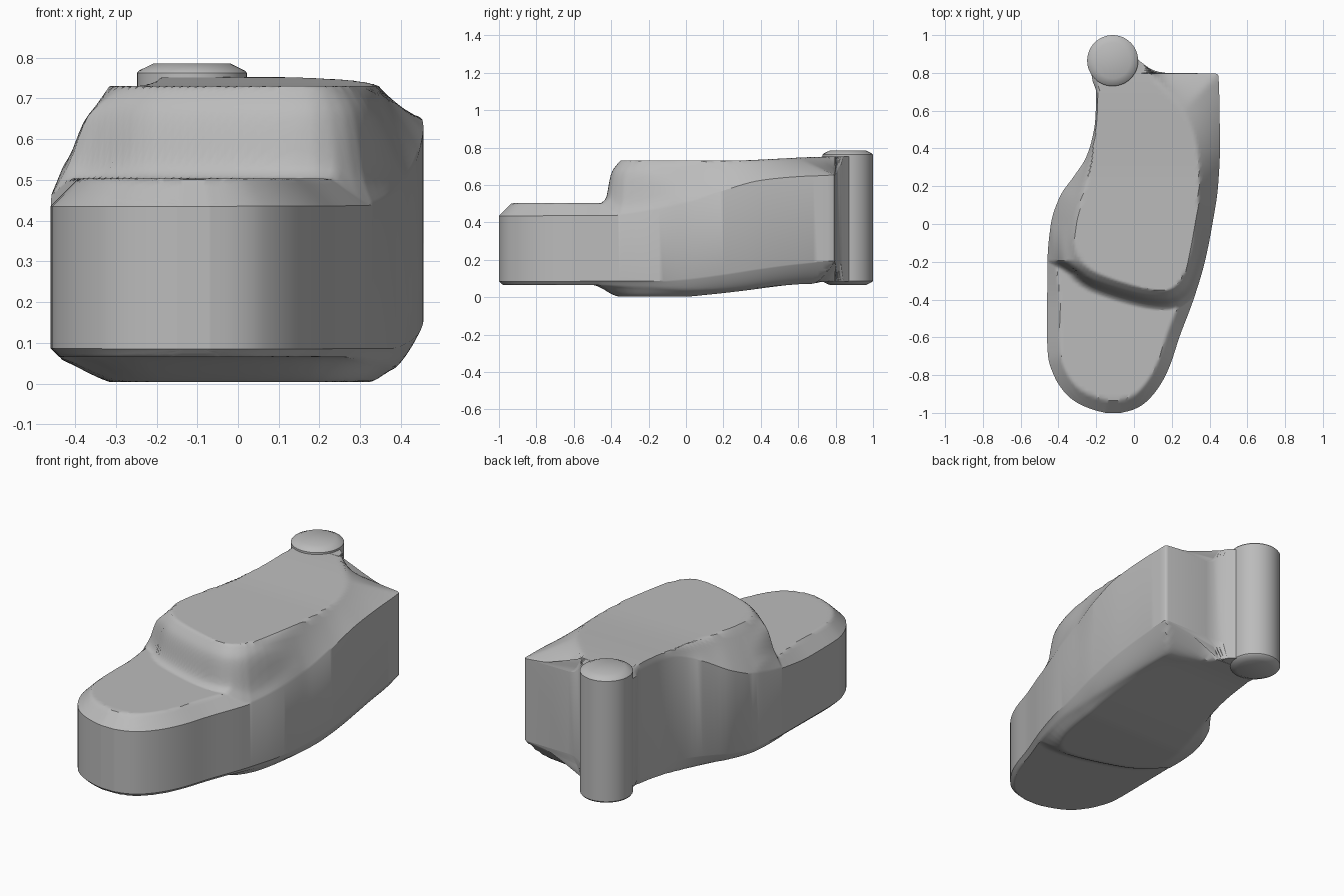
import bpy, bmesh, math

cube = bpy.data.objects.get("Cube")
if cube:
    bpy.data.objects.remove(cube)

grey = bpy.data.materials.new("plain_grey")
grey.use_nodes = True
grey.diffuse_color = (0.5, 0.5, 0.5, 1)
grey.node_tree.nodes["Principled BSDF"].inputs["Base Color"].default_value = (0.5, 0.5, 0.5, 1)


def curve(points):
    """Monotone smooth interpolation through (position, value) pairs."""
    n = len(points)
    sl = [(points[i + 1][1] - points[i][1]) / (points[i + 1][0] - points[i][0]) for i in range(n - 1)]
    tan = [sl[0]]
    for a, b in zip(sl, sl[1:]):
        tan.append(2 * a * b / (a + b) if a * b > 0 else 0)
    tan.append(sl[-1])

    def value(y):
        y = min(max(y, points[0][0]), points[-1][0])
        i = 0
        while i < n - 2 and y > points[i + 1][0]:
            i += 1
        h = points[i + 1][0] - points[i][0]
        t = (y - points[i][0]) / h
        return ((1 + 2 * t) * (1 - t) ** 2 * points[i][1] + t * (1 - t) ** 2 * h * tan[i]
                + t * t * (3 - 2 * t) * points[i + 1][1] + t * t * (t - 1) * h * tan[i + 1])
    return value


def smooth(a, b, y):
    t = min(max((y - a) / (b - a), 0), 1)
    return t * t * (3 - 2 * t)


def mix(a, b, t):
    return a + (b - a) * t


def distance(x, y, poly):
    """Distance from a point to a closed polygon, and whether it lies inside."""
    best, inside = 9.0, False
    x0, y0 = poly[-1]
    for x1, y1 in poly:
        dx, dy = x1 - x0, y1 - y0
        t = min(max(((x - x0) * dx + (y - y0) * dy) / (dx * dx + dy * dy + 1e-12), 0), 1)
        best = min(best, (x - x0 - t * dx) ** 2 + (y - y0 - t * dy) ** 2)
        if (y0 > y) != (y1 > y) and x < x0 + (y - y0) * dx / dy:
            inside = not inside
        x0, y0 = x1, y1
    return math.sqrt(best), inside


def finish(name, bm):
    bmesh.ops.recalc_face_normals(bm, faces=bm.faces)
    mesh = bpy.data.meshes.new(name)
    bm.to_mesh(mesh)
    bm.free()
    obj = bpy.data.objects.new(name, mesh)
    bpy.context.collection.objects.link(obj)
    mesh.materials.append(grey)
    bpy.ops.object.select_all(action='DESELECT')
    obj.select_set(True)
    bpy.context.view_layer.objects.active = obj
    bpy.ops.object.shade_smooth_by_angle(angle=math.radians(32))


def loft(bm, rings):
    rings = [[bm.verts.new(p) for p in ring] for ring in rings]
    for a, b in zip(rings, rings[1:]):
        for i in range(len(a)):
            j = (i + 1) % len(a)
            bm.faces.new((a[i], a[j], b[j], b[i]))
    return rings


# Body outline: left-hand and right-hand edges along the length
x_min = curve([(-1, -.15), (-.985, -.21), (-.95, -.295), (-.9, -.36), (-.8, -.425), (-.7, -.455),
               (-.6, -.46), (-.2, -.458), (0, -.44), (.15, -.39), (.25, -.32), (.35, -.255),
               (.45, -.222), (.55, -.205), (.7, -.2), (.76, -.22), (.88, -.235)])
x_max = curve([(-1, -.07), (-.985, -.01), (-.95, .055), (-.85, .14), (-.75, .19), (-.6, .24),
               (-.4, .315), (-.2, .375), (0, .415), (.2, .445), (.4, .455), (.6, .453),
               (.785, .447), (.797, .43), (.8, .17), (.815, .1), (.84, .06), (.88, .01)])

# Heights of the upper and lower wall edges on each side
top_a = curve([(-1, .435), (-.45, .435), (-.2, .46), (0, .5), (.15, .56), (.3, .65), (.45, .7), (.9, .72)])
top_b = curve([(-1, .435), (-.4, .437), (-.2, .46), (0, .5), (.2, .57), (.4, .625), (.6, .645),
               (.8, .655), (.82, .7), (.88, .74)])
low_a = curve([(-1, .085), (0, .09), (.3, .11), (.6, .12), (.9, .12)])
low_b = curve([(-1, .085), (-.2, .086), (0, .1), (.2, .125), (.4, .155), (.6, .18), (.8, .195), (.88, .12)])
deck_low = curve([(-.3, .004), (0, .004), (.1, .012), (.3, .034), (.5, .06), (.7, .08), (.9, .085)])
step_drop = curve([(0, 0), (.45, .28), (.55, .45), (.75, .88), (1, 1)])

# Raised plateau outline, corner-cut to a soft shape
plateau = [(-.185, .95), (-.19, .7), (-.2, .5), (-.24, .28), (-.3, .06), (-.325, -.12), (-.25, -.24),
           (-.1, -.3), (.1, -.355), (.22, -.35), (.3, -.2), (.345, .1), (.345, .38), (.28, .58),
           (.15, .73), (.07, .82), (0, .95)]
for _ in range(2):
    cut = []
    for p, q in zip(plateau, plateau[1:] + plateau[:1]):
        for t in (.25, .75):
            cut.append((mix(p[0], q[0], t), mix(p[1], q[1], t)))
    plateau = cut

# Stations along the length, closer together at the nose, the step and the rear wall
stations = [-1 + .2 * (i / 14) ** 2 for i in range(14)]
stations += [-.8 + .025 * i for i in range(12)]
stations += [-.5 + .0075 * i for i in range(44)]
stations += [-.17 + .025 * i for i in range(38)]
stations += [.785, .79, .794, .797, .8, .806, .815, .827, .84, .86, .88]
outline = [(x_min(y), y) for y in stations] + [(x_max(y), y) for y in reversed(stations)]
COLS = 56


def heights(x, y, u):
    d, _ = distance(x, y, outline)
    if u in (0, 1):
        d = 0
    dp, inside = distance(x, y, plateau)
    if inside:
        dp = 0
    front = 1 - smooth(-.27, .0, y)
    edge = mix(top_a(y), top_b(y), u)
    floor = mix(low_a(y), low_b(y), u)
    base_top = max(edge, min(edge + d, .503))
    base_low = min(floor, max(floor - d, .065))
    # upper side: steep step in front, plain slope elsewhere
    s = min(dp / max(min(d + dp, mix(.45, .1, front)), 1e-6), 1)
    s = mix(s, step_drop(s), front)
    top = mix(.73 + .022 * smooth(.2, .8, y), base_top, s)
    # underside: gentler step
    s = min(dp / max(min(d + dp, mix(.45, .15, front)), 1e-6), 1)
    s = mix(s, s * s * (3 - 2 * s), front)
    return top, mix(deck_low(y), base_low, s)


# Body
sections = []
for y in stations:
    upper, lower = [], []
    for c in range(COLS + 1):
        w = c / COLS
        u = mix(w, .5 - .5 * math.cos(math.pi * w), .7) if 0 < c < COLS else w
        x = mix(x_min(y), x_max(y), u)
        top, low = heights(x, y, u)
        upper.append((x, y, top))
        lower.append((x, y, low))
    sections.append(upper + lower[::-1])
bm = bmesh.new()
rings = loft(bm, sections)
for ring in (rings[0], rings[-1]):
    for i in range(COLS):
        bm.faces.new((ring[i], ring[i + 1], ring[-2 - i], ring[-1 - i]))
finish("body", bm)

# Hinge post with chamfered ends
bm = bmesh.new()
SIDES = 48
profile = [(.095, .065), (.13, .081), (.135, .088), (.135, .762), (.13, .768), (.095, .785)]
rings = loft(bm, [[(-.113 + r * math.cos(i * math.tau / SIDES), .865 + r * math.sin(i * math.tau / SIDES), z)
                   for i in range(SIDES)] for r, z in profile])
bm.faces.new(rings[0])
bm.faces.new(rings[-1])
finish("hinge_post", bm)
